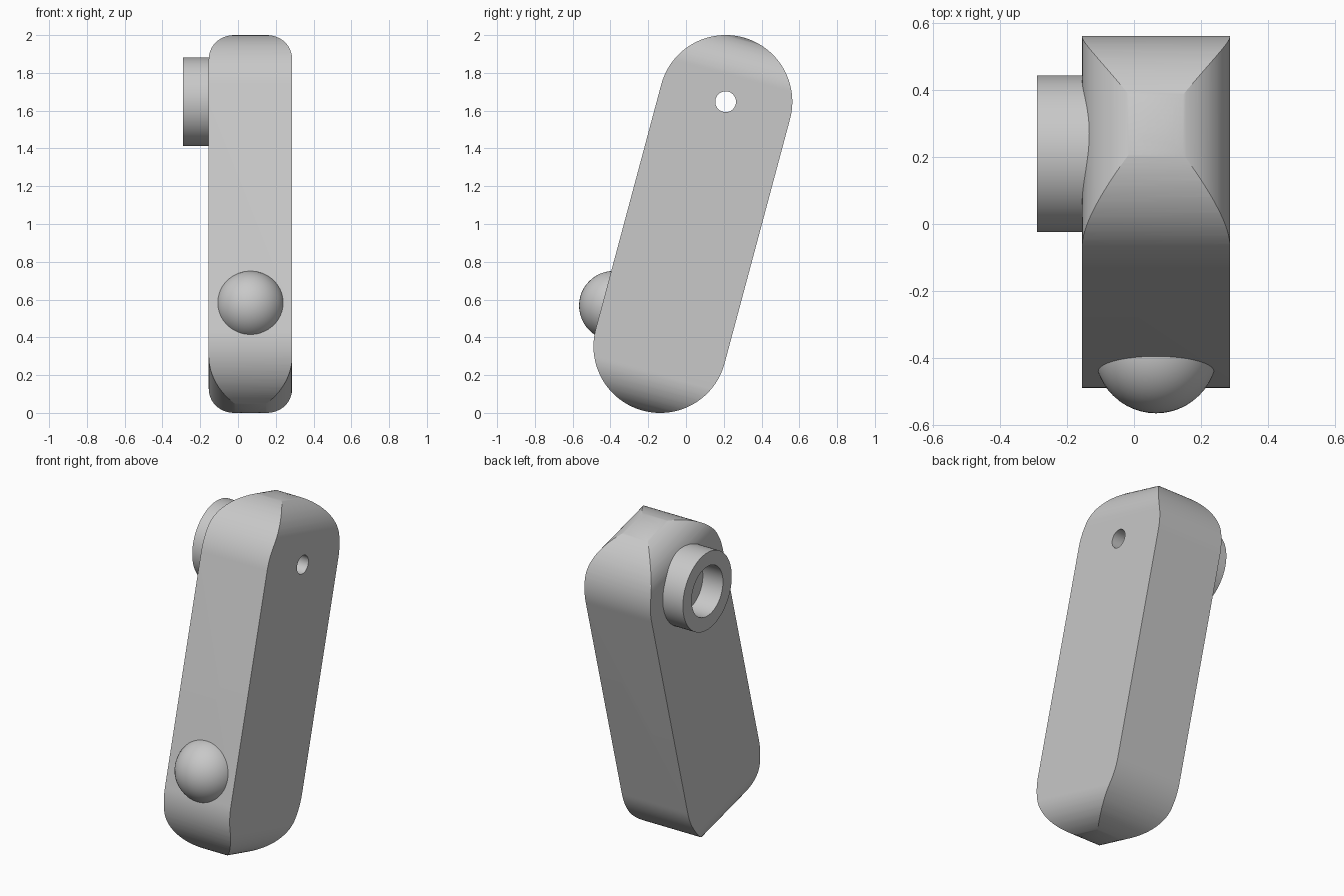
import bpy, bmesh, math
from mathutils import Matrix, Vector

old = bpy.data.objects.get("Cube")
if old:
    bpy.data.objects.remove(old, do_unlink=True)

# Main sizes, in the tilted frame of the body (local z runs along its length)
HALF_WIDTH = 0.221
RADIUS = 0.353
HALF_SPAN = 0.67
CORNER = 0.211
FRAME = Matrix.Translation((0.066, 0.0365, 1.0)) @ Matrix.Rotation(math.radians(-15), 4, "X")

grey = bpy.data.materials.new("light_grey")
grey.use_nodes = True
colour = (0.58, 0.58, 0.58, 1)
grey.diffuse_color = colour
grey.node_tree.nodes["Principled BSDF"].inputs["Base Color"].default_value = colour


def make_object(name, bm):
    bmesh.ops.recalc_face_normals(bm, faces=bm.faces[:])
    mesh = bpy.data.meshes.new(name)
    bm.to_mesh(mesh)
    bm.free()
    mesh.materials.append(grey)
    obj = bpy.data.objects.new(name, mesh)
    obj.matrix_world = FRAME
    bpy.context.collection.objects.link(obj)
    return obj


def rounded_outline(half_a, half_b, radius, steps=32):
    """Rounded rectangle as a list of 2D points."""
    points = []
    for quarter, (sa, sb) in enumerate(((1, 1), (-1, 1), (-1, -1), (1, -1))):
        for i in range(steps + 1):
            t = (quarter + i / steps) * math.pi / 2
            points.append((sa * (half_a - radius) + radius * math.cos(t),
                           sb * (half_b - radius) + radius * math.sin(t)))
    return points


def prism(name, points, place, start, end):
    """Extrude an outline; place(a, b, depth) gives the 3D position."""
    bm = bmesh.new()
    face = bm.faces.new([bm.verts.new(place(a, b, start)) for a, b in points])
    moved = bmesh.ops.extrude_face_region(bm, geom=[face])
    shift = Vector(place(0, 0, end)) - Vector(place(0, 0, start))
    bmesh.ops.translate(bm, vec=shift, verts=[v for v in moved["geom"] if isinstance(v, bmesh.types.BMVert)])
    bmesh.ops.remove_doubles(bm, verts=bm.verts[:], dist=1e-5)
    return make_object(name, bm)


def along_x(a, b, depth):
    return (depth, a, b)


def along_y(a, b, depth):
    return (a, depth, b)


def at_top(a, b, depth):
    return (depth, a, b + HALF_SPAN)


def activate(obj):
    bpy.ops.object.select_all(action="DESELECT")
    obj.select_set(True)
    bpy.context.view_layer.objects.active = obj


def carve(obj, cutter, operation):
    mod = obj.modifiers.new("carve", "BOOLEAN")
    mod.operation = operation
    mod.solver = "EXACT"
    mod.object = cutter
    activate(obj)
    bpy.ops.object.modifier_apply(modifier=mod.name)
    bpy.data.objects.remove(cutter, do_unlink=True)


def smooth(obj):
    activate(obj)
    bpy.ops.object.shade_smooth_by_angle(angle=math.radians(25))


# Body: a long rounded slab whose side corners are rounded at both ends
length = HALF_SPAN + RADIUS
body = prism("body", rounded_outline(RADIUS, length, RADIUS), along_x, -HALF_WIDTH, HALF_WIDTH)
envelope = prism("envelope", rounded_outline(HALF_WIDTH, length, CORNER), along_y, -0.5, 0.5)
carve(body, envelope, "INTERSECT")

# Small shaft hole through the top
drill = prism("drill", rounded_outline(0.055, 0.055, 0.055, 12), at_top, -0.6, 0.6)
carve(body, drill, "DIFFERENCE")
smooth(body)

# Hollow collar on the right side
collar = prism("collar", rounded_outline(0.234, 0.234, 0.234, 20), at_top, -0.356, -0.18)
bore = prism("bore", rounded_outline(0.15, 0.15, 0.15, 20), at_top, -0.6, 0.6)
carve(collar, bore, "DIFFERENCE")
smooth(collar)

# Domed knob on the front, near the bottom
bm = bmesh.new()
bmesh.ops.create_uvsphere(bm, u_segments=48, v_segments=24, radius=0.1836,
                          matrix=Matrix.Translation((0, 0.06 - RADIUS, -0.526)))
knob = make_object("knob", bm)
smooth(knob)
